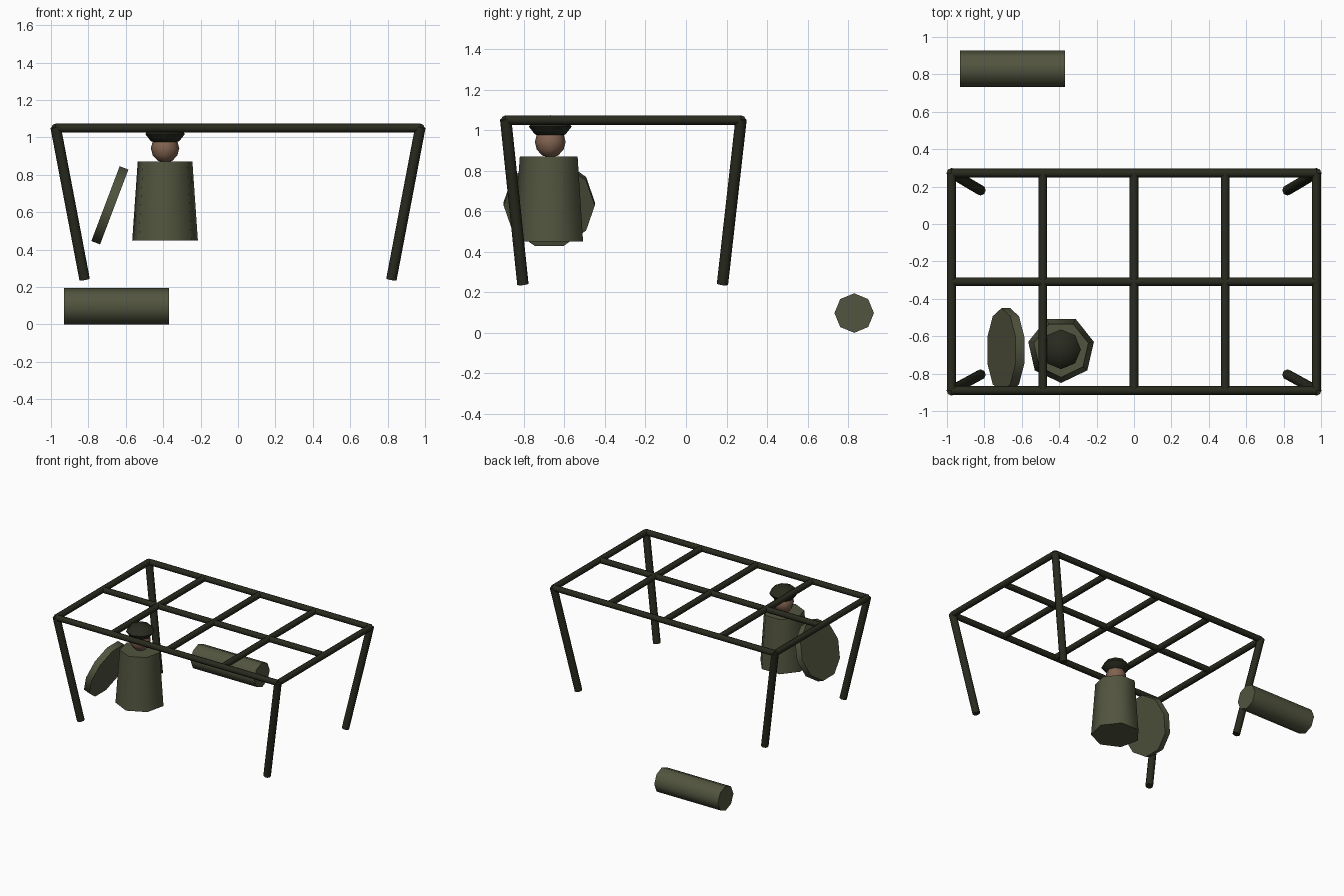
import bpy
import bmesh
import math
from mathutils import Vector

cube = bpy.data.objects.get("Cube")
if cube:
    bpy.data.objects.remove(cube, do_unlink=True)


def material(name, rgb):
    mat = bpy.data.materials.new(name)
    mat.use_nodes = True
    mat.diffuse_color = (*rgb, 1)
    mat.node_tree.nodes["Principled BSDF"].inputs["Base Color"].default_value = (*rgb, 1)
    return mat


olive = material("olive cloth", (0.085, 0.09, 0.05))
dark = material("dark olive metal", (0.022, 0.023, 0.013))
skin = material("brown skin", (0.22, 0.125, 0.08))


def finish(bm, name, mat):
    bmesh.ops.recalc_face_normals(bm, faces=bm.faces)
    mesh = bpy.data.meshes.new(name)
    bm.to_mesh(mesh)
    bm.free()
    mesh.materials.append(mat)
    obj = bpy.data.objects.new(name, mesh)
    bpy.context.collection.objects.link(obj)
    bpy.ops.object.select_all(action='DESELECT')
    obj.select_set(True)
    bpy.context.view_layer.objects.active = obj
    bpy.ops.object.shade_smooth_by_angle(angle=math.radians(60))
    return obj


def tube(name, start, end, r0, r1, sides, mat, ref=(0, -1, 0)):
    """Closed prism or cone between two points, first corner towards ref."""
    start, end = Vector(start), Vector(end)
    axis = (end - start).normalized()
    u = Vector(ref)
    u = (u - axis * u.dot(axis)).normalized()
    v = axis.cross(u)
    bm = bmesh.new()
    rings = []
    for centre, radius in ((start, r0), (end, r1)):
        ring = []
        for i in range(sides):
            a = math.tau * i / sides
            ring.append(bm.verts.new(centre + radius * (u * math.cos(a) + v * math.sin(a))))
        rings.append(ring)
        bm.faces.new(ring)
    for i in range(sides):
        j = (i + 1) % sides
        bm.faces.new((rings[0][i], rings[0][j], rings[1][j], rings[1][i]))
    return finish(bm, name, mat)


def ball(name, centre, radius, height, sides, rings, mat):
    bm = bmesh.new()
    bmesh.ops.create_uvsphere(bm, u_segments=sides, v_segments=rings, radius=1)
    bmesh.ops.scale(bm, verts=bm.verts, vec=(radius, radius, height))
    bmesh.ops.translate(bm, verts=bm.verts, vec=centre)
    return finish(bm, name, mat)


# Overhead frame
half, front, back, top, bar = 0.975, -0.89, 0.272, 1.05, 0.0235
middle = (front + back) / 2
for name, y in (("front_rail", front), ("middle_rail", middle), ("back_rail", back)):
    tube(name, (-half, y, top), (half, y, top), bar, bar, 8, dark)
for i in range(5):
    x = half * (i - 2) / 2
    tube(f"cross_bar_{i + 1}", (x, front, top), (x, back, top), bar, bar, 8, dark, (0, 0, 1))

# Splayed legs, leaning inwards towards the ground
for side, sx in (("right", -1), ("left", 1)):
    for end, y, foot in (("front", front, -0.805), ("back", back, 0.18)):
        tube(f"{end}_{side}_leg", (sx * 0.82, foot, 0.24), (sx * half, y, top + 0.005),
             0.028, 0.028, 8, dark)

# Figure: coat, head and flat cap
fx, fy = -0.39, -0.67
tube("coat", (fx, fy, 0.45), (fx, fy, 0.87), 0.18, 0.15, 7, olive)
ball("head", (fx, fy, 0.942), 0.076, 0.078, 8, 6, skin)
ball("cap", (fx, fy, 1.018), 0.106, 0.056, 8, 4, dark)

# Leaning round disc beside the figure
centre = Vector((-0.685, -0.675, 0.637))
normal = Vector((-0.935, 0, 0.354)) * 0.025
tube("leaning_disc", centre - normal, centre + normal, 0.225, 0.225, 10, olive)

# Bedroll lying on the ground
tube("bedroll", (-0.93, 0.83, 0.0975), (-0.37, 0.83, 0.0975), 0.0975, 0.0975, 8, olive)
